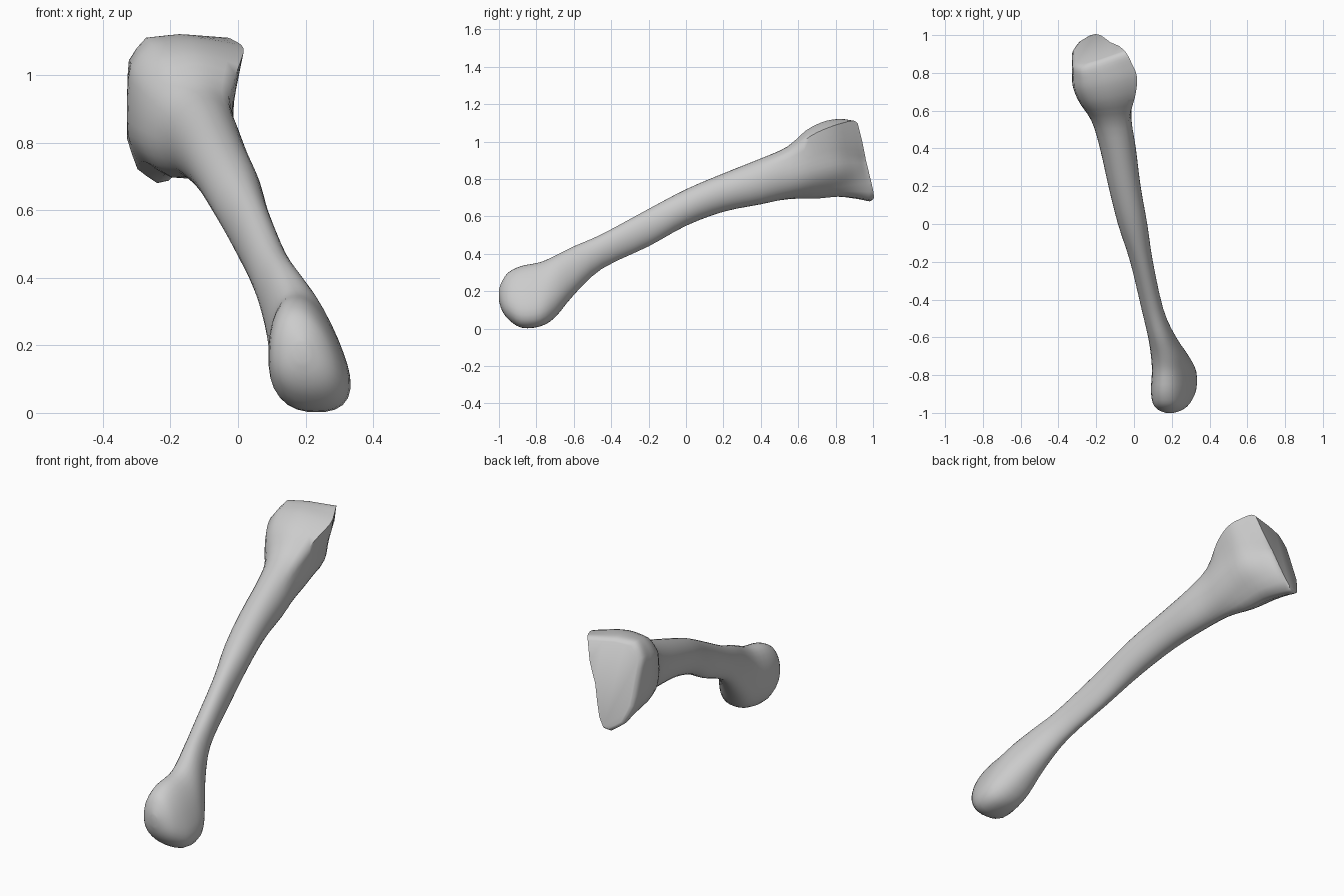
import bpy, bmesh, math

cube = bpy.data.objects.get("Cube")
if cube:
    bpy.data.objects.remove(cube, do_unlink=True)

SIDES = 32
STEPS = 3

# Sections along the bone: y, x min, x max, z min, z max, base blend, squareness, skew
SECTIONS = [
    (-1.0, .17, .21, .15, .21, 0, 2, 0),
    (-.985, .13, .25, .1, .25, 0, 2.2, -.01),
    (-.95, .1, .285, .05, .3, 0, 2.3, -.02),
    (-.88, .09, .31, .005, .335, 0, 2.4, -.03),
    (-.78, .095, .31, .012, .355, 0, 2.4, -.03),
    (-.7, .09, .28, .06, .39, 0, 2.3, -.02),
    (-.6, .075, .22, .18, .44, 0, 2.2, -.01),
    (-.45, .04, .155, .32, .505, 0, 2, 0),
    (-.2, -.02, .1, .44, .64, 0, 2, 0),
    (0, -.085, .07, .55, .745, 0, 2, 0),
    (.2, -.135, .035, .625, .83, 0, 2, 0),
    (.4, -.18, .01, .665, .91, 0, 2, 0),
    (.55, -.225, 0, .69, .975, .2, 2, 0),
    (.67, -.29, .03, .69, 1.06, .5, 2, 0),
    (.78, -.325, .04, .7, 1.105, .65, 2, 0),
    (.87, -.328, 0, .69, 1.12, .85, 2, 0),
    (.925, -.326, -.03, .68, 1.12, 1, 2, 0),
    (.945, -.31, -.045, .695, 1.105, 1, 2, 0),
]

# Wedge outline of the flared base, as (angle in degrees, radius)
BASE = [(0, .39), (32, .86), (45, 1.36), (90, 1), (126, 1.18), (148, 1.18),
        (204, 1.1), (226, 1.15), (248, 1.08), (264, .955), (291, .48), (360, .39)]


def base_radius(angle):
    # Straight edges between the outline corners
    deg = math.degrees(angle) % 360
    for (a, ra), (b, rb) in zip(BASE, BASE[1:]):
        if a <= deg <= b:
            before, after = math.radians(deg - a), math.radians(b - deg)
            return math.sin(before + after) / (math.sin(after) / ra + math.sin(before) / rb)


def round_radius(angle, power):
    c, s = abs(math.cos(angle)), abs(math.sin(angle))
    return (c ** power + s ** power) ** (-1 / power)


def spline(a, b, c, d, t):
    return b + t * ((c - a) + t * ((2 * a - 5 * b + 4 * c - d)
                                   + t * (3 * (b - c) + d - a))) / 2


def smooth_sections():
    last = len(SECTIONS) - 1
    for i in range(last):
        four = [SECTIONS[max(0, min(last, i + k))] for k in (-1, 0, 1, 2)]
        for step in range(STEPS):
            yield [spline(*column, step / STEPS) for column in zip(*four)]
    yield SECTIONS[-1]


def make_ring(bm, section):
    y, x0, x1, z0, z1, blend, power, skew = section
    tilt = max(0, min(1, (y - .5) / .4))
    cx, cz = (x0 + x1) / 2, (z0 + z1) / 2
    ring = []
    for i in range(SIDES):
        angle = math.tau * i / SIDES
        r = (1 - blend) * round_radius(angle, power) + blend * base_radius(angle)
        u, v = r * math.cos(angle), r * math.sin(angle)
        x = cx + u * (x1 - x0) / 2 + skew * v * (1 + u)
        z = cz + v * (z1 - z0) / 2
        # The joint end leans back at the bottom
        lean = .33 * (x - cx) - .35 * (z - cz)
        ring.append(bm.verts.new((x, y + tilt * lean, z)))
    return ring


# Bone: one lofted skin from rounded head to flared base
bm = bmesh.new()
rings = [make_ring(bm, s) for s in smooth_sections()]
for a, b in zip(rings, rings[1:]):
    for i in range(SIDES):
        j = (i + 1) % SIDES
        bm.faces.new((a[i], a[j], b[j], b[i]))
bm.faces.new(rings[0])
bm.faces.new(rings[-1])
bmesh.ops.recalc_face_normals(bm, faces=bm.faces)

mesh = bpy.data.meshes.new("bone")
bm.to_mesh(mesh)
bm.free()
bone = bpy.data.objects.new("bone", mesh)
bpy.context.collection.objects.link(bone)

# Plain light grey bone colour
grey = bpy.data.materials.new("light_grey")
grey.use_nodes = True
colour = (.6, .6, .6, 1)
grey.diffuse_color = colour
grey.node_tree.nodes["Principled BSDF"].inputs["Base Color"].default_value = colour
mesh.materials.append(grey)

bpy.ops.object.select_all(action="DESELECT")
bone.select_set(True)
bpy.context.view_layer.objects.active = bone
bpy.ops.object.shade_smooth_by_angle(angle=math.radians(60))
